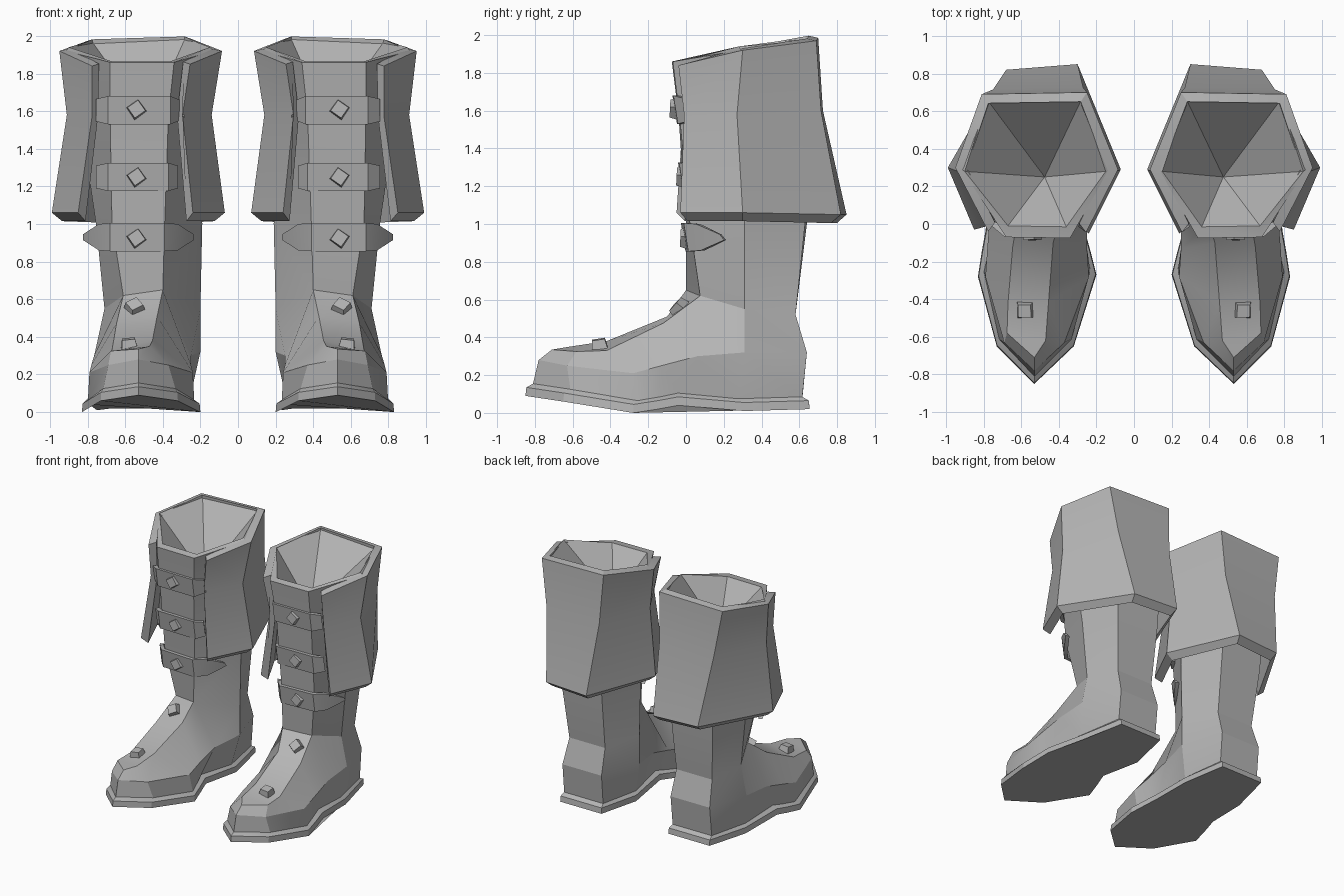
import bpy, bmesh, math
from mathutils import Vector, Matrix

if "Cube" in bpy.data.objects:
    bpy.data.objects.remove(bpy.data.objects["Cube"])

leather = bpy.data.materials.new("grey_leather")
leather.diffuse_color = (0.46, 0.46, 0.46, 1)
leather.use_nodes = True
leather.node_tree.nodes["Principled BSDF"].inputs["Base Color"].default_value = leather.diffuse_color


def finish(name, bm):
    """Turn a bmesh into a mirrored, softly shaded part."""
    bmesh.ops.recalc_face_normals(bm, faces=bm.faces)
    me = bpy.data.meshes.new(name)
    bm.to_mesh(me)
    bm.free()
    me.materials.append(leather)
    ob = bpy.data.objects.new(name, me)
    bpy.context.collection.objects.link(ob)
    bpy.ops.object.select_all(action='DESELECT')
    ob.select_set(True)
    bpy.context.view_layer.objects.active = ob
    bpy.ops.object.shade_smooth_by_angle(angle=math.radians(22))
    ob.modifiers.new("other_boot", 'MIRROR').use_mirror_merge = False
    return ob


def add_ring(bm, pts):
    return [bm.verts.new(p) for p in pts]


def bridge(bm, a, b):
    n = len(a)
    for i in range(n):
        j = (i + 1) % n
        bm.faces.new((a[i], a[j], b[j], b[i]))


def skin(name, rings):
    """Closed loft through rings, capped at both ends."""
    bm = bmesh.new()
    vr = [add_ring(bm, r) for r in rings]
    for a, b in zip(vr, vr[1:]):
        bridge(bm, a, b)
    bm.faces.new(vr[0])
    bm.faces.new(vr[-1])
    return finish(name, bm)


# Foot and shaft: rings run toe, inner side, heel, outer side
sole = [(.53, -.85), (.32, -.65), (.20, -.27), (.23, -.15), (.26, -.04), (.23, .31), (.30, .655),
        (.67, .655), (.75, .31), (.79, -.04), (.81, -.15), (.83, -.28), (.73, -.65)]
low_z = [.09, .06, 0, .02, .04, .01, .02, .02, .01, .04, .02, 0, .06]
crease = [(.53, -.78, .28), (.37, -.63, .25), (.24, -.28, .21), (.25, -.13, .25), (.25, .06, .30),
          (.20, .31, .32), (.31, .64, .32), (.66, .64, .32), (.76, .31, .32),
          (.765, .06, .30), (.78, -.13, .25), (.79, -.28, .21), (.69, -.63, .25)]
instep = [(.53, -.71, .335), (.47, -.62, .35), (.455, -.42, .38), (.43, -.10, .51),
          (.40, .0, .65), (.20, .31, .55), (.32, .58, .52), (.64, .58, .52), (.71, .31, .55),
          (.61, .075, .62), (.645, -.12, .475), (.67, -.42, .33), (.675, -.58, .325)]


def sole_ring(inset, dz):
    c = Vector((.52, -.05))
    out = []
    for (x, y), z in zip(sole, low_z):
        p = Vector((x, y))
        p -= (p - c).normalized() * inset
        out.append((p.x, p.y, z + dz))
    return out


bm = bmesh.new()
foot = [add_ring(bm, r) for r in
        (sole_ring(0, 0), sole_ring(.005, .045), sole_ring(.04, .065), crease, instep)]
for a, b in zip(foot, foot[1:]):
    bridge(bm, a, b)
bm.faces.new(foot[0])
t = foot[-1]
bm.faces.new((t[0], t[1], t[12]))          # instep strip up the front
for i in (1, 2, 3):
    bm.faces.new((t[i], t[i + 1], t[12 - i], t[13 - i]))
shaft = [t[4:10]]
for r in (
    [(.39, 0, 1), (.19, .31, 1), (.31, .64, 1), (.68, .63, 1), (.755, .31, 1), (.67, .02, 1)],
    [(.37, -.04, 1.58), (.20, .3, 1.58), (.29, .66, 1.58), (.70, .65, 1.58),
     (.84, .3, 1.58), (.68, -.035, 1.58)],
    [(.34, -.075, 1.86), (.13, .29, 1.92), (.265, .68, 1.98), (.79, .675, 1.965),
     (.915, .29, 1.92), (.68, -.07, 1.86)],
    [(.36, -.015, 1.865), (.15, .28, 1.94), (.28, .66, 1.99), (.78, .66, 1.975),
     (.90, .28, 1.94), (.67, -.01, 1.865)],
):
    shaft.append(add_ring(bm, r))
for a, b in zip(shaft, shaft[1:]):
    bridge(bm, a, b)
rim = shaft[-1]                            # hollow opening, sinking to a point
apex = bm.verts.new((.475, .25, 1.55))
for i in range(6):
    bm.faces.new((rim[i], rim[(i + 1) % 6], apex))
finish("boot_body", bm)

# Folded cuff, open at the front: stations from inner flap round to outer flap
top = [(.255, -.045, 1.85), (.085, .29, 1.92), (.25, .70, 1.985), (.81, .69, 1.97),
       (.95, .30, 1.92), (.775, -.04, 1.84)]
mid = [(.295, -.015, 1.58), (.14, .26, 1.58), (.27, .725, 1.60), (.75, .715, 1.60),
       (.91, .27, 1.58), (.775, -.01, 1.58)]
low = [(.24, -.05, 1.06), (.07, .29, 1.06), (.30, .85, 1.05), (.68, .82, 1.05),
       (.99, .30, 1.06), (.85, -.03, 1.06)]


def inward(p, k, dz):
    x, y, z = p
    d = Vector((.52 - x, .30 - y))
    d = d.normalized() * k
    return (x + d.x, y + d.y, z + dz)


skin("cuff", [[a, m, b, inward(b, .055, -.045), inward(m, .05, 0), inward(a, .06, .012)]
              for a, m, b in zip(top, mid, low)])


# Straps: flat bands bent round the front of the shaft
def strap(name, path, z, tilt=.012):
    rings = []
    for x, y, h in path:
        ix, iy, _ = inward((x, y, z), .03, 0)
        rings.append([(x, y - tilt, z + h), (x, y + tilt, z - h),
                      (ix, iy + tilt, z - h), (ix, iy - tilt, z + h)])
    skin(name, rings)


strap("upper_strap", [(.31, .02, .055), (.36, -.06, .075), (.69, -.055, .075), (.755, .0, .06)], 1.605)
strap("middle_strap", [(.32, .03, .06), (.37, -.03, .075), (.69, -.025, .075), (.755, .03, .06)], 1.25)
strap("lower_strap", [(.235, .18, .015), (.32, .06, .07), (.39, -.015, .075),
                      (.68, 0, .075), (.74, .065, .07), (.825, .19, .015)], .93)

# Square studs, one per strap and two on the instep
studs = [((.54, -.06, 1.61), (0, -1, .05)), ((.54, -.025, 1.25), (0, -1, .05)),
         ((.54, -.005, .925), (0, -1, .05)), ((.55, -.04, .56), (.05, -.75, .66)),
         ((.58, -.46, .365), (.1, -.15, 1))]
bm = bmesh.new()
for pos, n in studs:
    rot = Vector(n).to_track_quat('Z', 'Y').to_matrix().to_4x4()
    m = Matrix.Translation(pos) @ rot @ Matrix.Rotation(math.radians(10), 4, 'Z')
    bmesh.ops.create_cone(bm, cap_ends=True, segments=4, radius1=.06, radius2=.048,
                          depth=.05, matrix=m)
finish("studs", bm)
